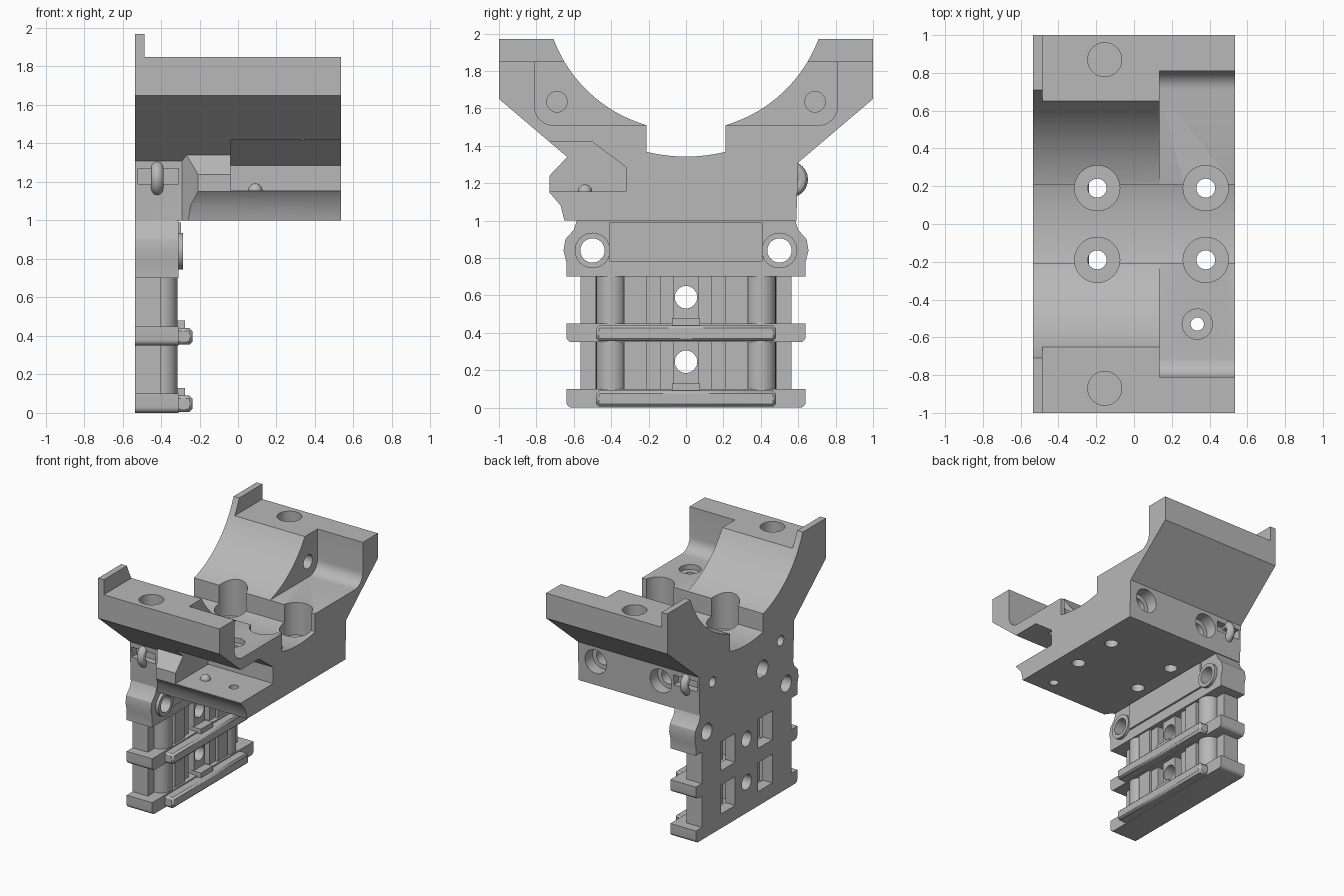
import bpy, bmesh, math

cube = bpy.data.objects.get("Cube")
if cube:
    bpy.data.objects.remove(cube, do_unlink=True)

GREY = (0.48, 0.48, 0.48, 1)
grey = bpy.data.materials.new("light_grey")
grey.use_nodes = True
grey.diffuse_color = GREY
grey.node_tree.nodes["Principled BSDF"].inputs["Base Color"].default_value = GREY


def prism(name, pts, lo, hi, axis="x"):
    """Extrude a profile along an axis; points hold the other two coordinates."""
    place = {"x": lambda p, t: (t, p[0], p[1]),
             "y": lambda p, t: (p[0], t, p[1]),
             "z": lambda p, t: (p[0], p[1], t)}[axis]
    bm = bmesh.new()
    a = [bm.verts.new(place(p, lo)) for p in pts]
    b = [bm.verts.new(place(p, hi)) for p in pts]
    bm.faces.new(a)
    bm.faces.new(b[::-1])
    for i in range(len(pts)):
        j = (i + 1) % len(pts)
        bm.faces.new((a[i], b[i], b[j], a[j]))
    bmesh.ops.recalc_face_normals(bm, faces=bm.faces)
    mesh = bpy.data.meshes.new(name)
    bm.to_mesh(mesh)
    bm.free()
    mesh.materials.append(grey)
    obj = bpy.data.objects.new(name, mesh)
    bpy.context.collection.objects.link(obj)
    return obj


def arc(u, v, r, start=0, end=360, n=32):
    steps = n if end - start == 360 else n + 1
    angles = [math.radians(start + (end - start) * i / n) for i in range(steps)]
    return [(u + r * math.cos(t), v + r * math.sin(t)) for t in angles]


def rod(name, u, v, r, lo, hi, axis="x", n=32):
    return prism(name, arc(u, v, r, n=n), lo, hi, axis)


def box(name, x0, x1, y0, y1, z0, z1):
    return prism(name, [(y0, z0), (y1, z0), (y1, z1), (y0, z1)], x0, x1)


def combine(obj, tool, operation="DIFFERENCE"):
    tool.hide_render = True
    mod = obj.modifiers.new("shape", "BOOLEAN")
    mod.operation = operation
    mod.solver = "EXACT"
    mod.object = tool
    bpy.context.view_layer.objects.active = obj
    bpy.ops.object.modifier_apply(modifier=mod.name)
    bpy.data.objects.remove(tool, do_unlink=True)


def drill(obj, *args, **kw):
    combine(obj, rod("drill", *args, **kw))


BACK, END = -0.535, 0.535

# Saddle body with end flange and side pod
half = [(0.59, 1.0), (0.6, 1.31), (1, 1.65), (1, 1.85)]
body = prism("saddle_body", half + [(-y, z) for y, z in half[::-1]], BACK, END)
combine(body, box("flange", BACK, -0.485, -1, 1, 1.7, 1.97), "UNION")
pod = prism("pod", [(-0.5, 1.0), (-0.65, 1.0), (-0.67, 1.08), (-0.73, 1.15),
                    (-0.73, 1.24), (-0.63, 1.345), (-0.5, 1.345)], -0.32, END)
combine(pod, prism("corner", [(-0.4, -0.57), (-0.4, -0.9), (-0.1, -0.9), (-0.29, -0.6)],
                   0.9, 1.5, "z"))
combine(body, pod, "UNION")

# Round bore, with a narrower groove along its bottom
BORE_Z = 2.237
drill(body, 0, BORE_Z, 0.757, -1, 1, n=128)
groove_half = math.degrees(math.asin(0.21 / 0.895))
combine(body, prism("groove", arc(0, BORE_Z, 0.895, 270 - groove_half, 270 + groove_half, 16)
                    + [(0.21, 1.8), (-0.21, 1.8)], -1, 1))

# Wide rounded clearance at the open end
combine(body, prism("clearance", arc(-0.71, 1.61, 0.1, 180, 270, 8)
                    + arc(0.71, 1.61, 0.1, 270, 360, 8)
                    + [(0.81, 2.1), (-0.81, 2.1)], 0.135, 1))

# Open slot in the pod
combine(body, prism("slot", [(-0.9, 1.155), (-0.32, 1.155), (-0.32, 1.285),
                             (-0.5, 1.42), (-0.9, 1.42)], -0.04, 1))

# Bolt holes in the saddle
for side in (-1, 1):
    for x in (-0.195, 0.38):
        drill(body, x, side * 0.19, 0.12, 1.25, 1.75, "z")
        drill(body, x, side * 0.19, 0.05, 0.9, 1.3, "z")
    drill(body, -0.155, side * 0.87, 0.09, 1.68, 2.1, "z")
    drill(body, side * 0.69, 1.635, 0.055, -0.1, 0.3)
    drill(body, side * 0.43, 1.21, 0.04, -0.7, -0.4)
    recess = sorted((side * 0.54, side * 0.8))
    combine(body, box("loop_recess", -0.52, -0.31, *recess, 1.19, 1.27))
for x in (-0.195, 0.38):
    drill(body, x, 1.19, 0.095, 0.5, 0.8, "y")
    drill(body, x, 1.19, 0.06, 0.36, 0.6, "y")
drill(body, 0.335, -0.53, 0.08, 1.47, 1.6, "z")
drill(body, 0.335, -0.53, 0.035, 0.9, 1.6, "z")
drill(body, -0.2, 1.07, 0.07, -0.7, -0.42)

# Locating pin on the slot floor
bpy.ops.mesh.primitive_uv_sphere_add(segments=24, ring_count=12, radius=0.038,
                                     location=(0.09, -0.54, 1.155))
pin = bpy.context.object
pin.name = "locating_pin"
pin.data.materials.append(grey)

# Cable loops on both sides
for side, label in ((-1, "front"), (1, "back")):
    bpy.ops.mesh.primitive_torus_add(major_radius=0.065, minor_radius=0.032,
                                     major_segments=32, minor_segments=12,
                                     location=(-0.42, side * 0.555, 1.22),
                                     rotation=(0, math.pi / 2, 0))
    loop = bpy.context.object
    loop.name = label + "_cable_loop"
    loop.data.materials.append(grey)

# Hinge block with two tubes
edge = [(0.64, 0.70), (0.64, 0.78), (0.655, 0.84), (0.645, 0.9), (0.6, 0.95), (0.58, 1.01)]
hinge = prism("hinge_block", edge + [(-y, z) for y, z in edge[::-1]], BACK, -0.31)
for side in (-1, 1):
    drill(hinge, side * 0.5, 0.84, 0.065, -1, 1)
    tube = rod("hinge_tube", side * 0.5, 0.84, 0.095, -0.33, -0.285)
    drill(tube, side * 0.5, 0.84, 0.065, -1, 1)
box("hinge_bar", -0.32, -0.295, -0.41, 0.41, 0.78, 0.99)

# Hanging plate with windows and ribbed front
plate = box("hanging_plate", BACK, -0.45, -0.565, 0.565, 0.02, 0.72)
post = box("centre_post", -0.46, -0.34, -0.07, 0.07, 0.02, 0.72)
LEVELS = (0.245, 0.59)
for z in LEVELS:
    for obj in (plate, post):
        drill(obj, 0, z, 0.06, -1, 1)
    for y in (-0.235, 0.235):
        combine(plate, box("window", -1, 0, y - 0.09, y + 0.09, z - 0.13, z + 0.1))
for side in (-1, 1):
    for y in (0.155, 0.19, 0.23, 0.27, 0.31):
        box("rib", -0.42, -0.325 - 0.02 * (y < 0.2), side * y - 0.021, side * y + 0.021, 0.02, 0.72)
    rod("column", -0.395, side * 0.4, 0.08, 0.02, 0.72, "z")
    box("plate_edge", -0.46, -0.4, side * 0.525 - 0.04, side * 0.525 + 0.04, 0.02, 0.72)

# Horizontal shelves with lips and centre tabs
for z, name in ((0, "bottom"), (0.35, "middle")):
    shelf = [(0.64, z + 0.1), (-0.64, z + 0.1)]
    shelf += arc(-0.61, z + 0.03, 0.03, 180, 270, 6) + arc(0.61, z + 0.03, 0.03, 270, 360, 6)
    prism(name + "_shelf", shelf, BACK, -0.31)
    lip = box(name + "_lip", -0.33, -0.237, -0.48, 0.48, z + 0.005, z + 0.09)
    bevel = lip.modifiers.new("bevel", "BEVEL")
    bevel.width = 0.015
    box(name + "_tab", -0.36, -0.275, -0.075, 0.075, z + 0.05, z + 0.13)

# Smooth round surfaces, keeping sharp edges
bpy.ops.object.select_all(action="DESELECT")
for obj in bpy.context.scene.objects:
    if obj.type == "MESH":
        obj.select_set(True)
        bpy.context.view_layer.objects.active = obj
bpy.ops.object.shade_smooth_by_angle(angle=math.radians(30))
